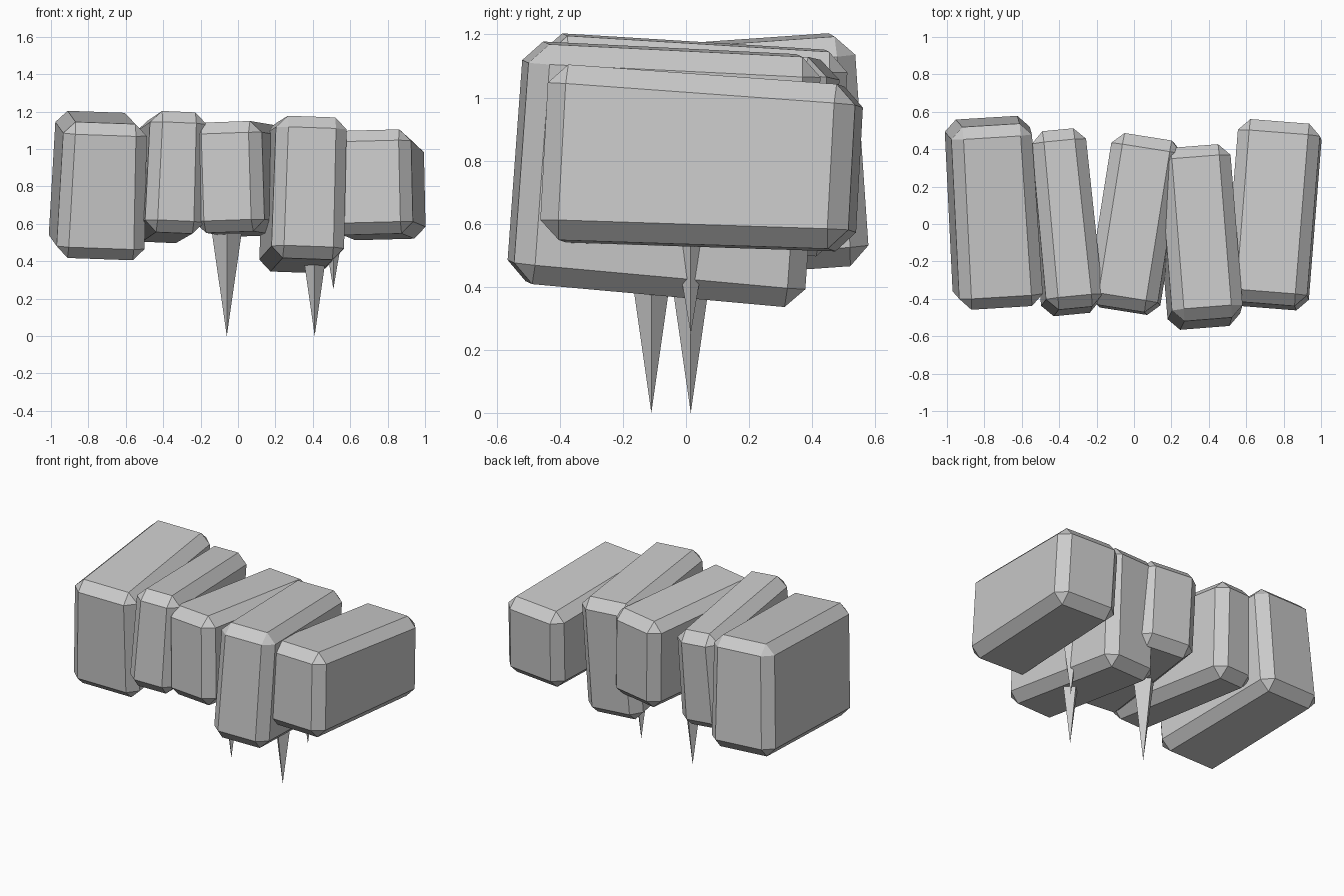
import bpy, bmesh
from math import radians
from mathutils import Matrix, Euler, Vector

if "Cube" in bpy.data.objects:
    bpy.data.objects.remove(bpy.data.objects["Cube"])


def finish(bm, name):
    mesh = bpy.data.meshes.new(name)
    bm.to_mesh(mesh)
    bm.free()
    obj = bpy.data.objects.new(name, mesh)
    bpy.context.collection.objects.link(obj)
    return obj


def block(name, centre, size, rot, top_w=1, back_w=1, back_h=1):
    """Tilted chamfered stone; the scales taper its top and its back end."""
    bm = bmesh.new()
    bmesh.ops.create_cube(bm, size=1)
    for v in bm.verts:
        if v.co.z > 0:
            v.co.x *= top_w
        if v.co.y > 0:
            v.co.x *= back_w
            v.co.z *= back_h
        v.co = Vector(a * b for a, b in zip(v.co, size))
    turn = Euler([radians(a) for a in rot]).to_matrix().to_4x4()
    bm.transform(Matrix.Translation(centre) @ turn)
    bmesh.ops.bevel(bm, geom=bm.edges[:], offset=0.062, segments=1,
                    affect='EDGES', profile=0.5)
    return finish(bm, name)


def spike(name, tip, top, radius):
    """Four-sided point hanging down, its base buried in the stones."""
    bm = bmesh.new()
    x, y, z = tip
    ring = [bm.verts.new((x + dx * radius, y + dy * radius, top))
            for dx, dy in ((1, 0), (0, 1), (-1, 0), (0, -1))]
    point = bm.verts.new(tip)
    bm.faces.new(ring)
    for i in range(4):
        bm.faces.new((ring[i], point, ring[(i + 1) % 4]))
    bmesh.ops.recalc_face_normals(bm, faces=bm.faces[:])
    return finish(bm, name)


# Row of five stones, left to right
block("stone_1", (-0.748, 0.06, 0.805), (0.475, 0.98, 0.73), (4, 2, 3.5),
      top_w=0.94, back_w=0.96)
block("stone_2", (-0.37, 0.01, 0.85), (0.32, 0.96, 0.65), (-3.5, 2.5, 5.5),
      top_w=0.95, back_w=0.95)
block("stone_3", (0.01, 0.0, 0.84), (0.38, 0.93, 0.59), (-1.5, -2, -9))
block("stone_4", (0.35, -0.07, 0.765), (0.39, 0.93, 0.76), (-4, 2, 4.5),
      top_w=0.97, back_h=1.05)
block("stone_5", (0.745, 0.05, 0.80), (0.44, 0.98, 0.56), (-3, -1.5, -4.5),
      back_h=0.93)

# Hanging spikes
spike("spike_left", (-0.06, 0.015, 0.0), 0.75, 0.108)
spike("spike_middle", (0.41, -0.11, 0.0), 0.7, 0.1)
spike("spike_right", (0.51, 0.015, 0.25), 0.62, 0.062)
